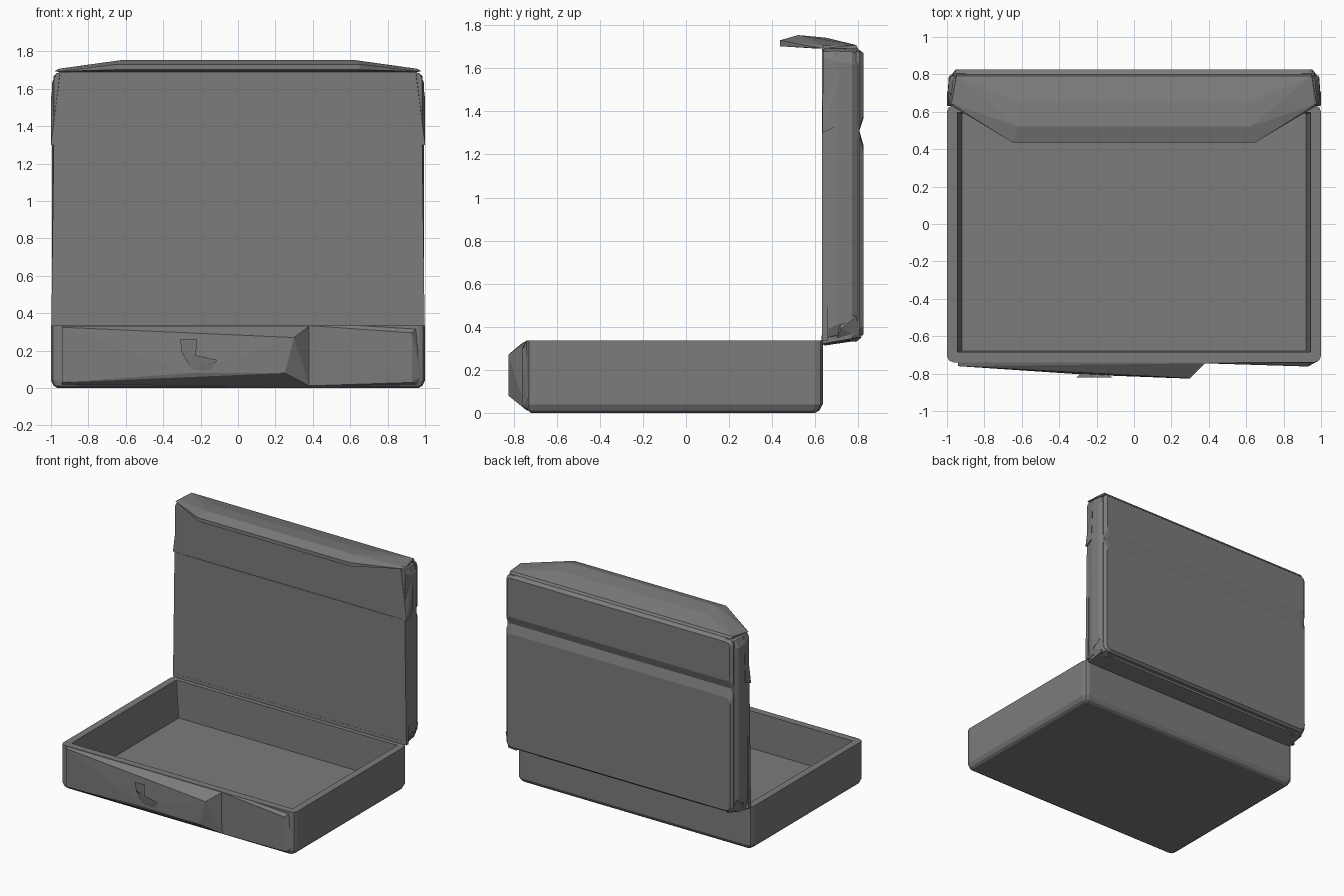
import bpy, bmesh

# Dark grey for every part
grey = bpy.data.materials.new("dark_grey")
grey.diffuse_color = (0.2, 0.2, 0.2, 1)


def finish(name, bm):
    bmesh.ops.recalc_face_normals(bm, faces=bm.faces[:])
    me = bpy.data.meshes.new(name)
    bm.to_mesh(me)
    bm.free()
    me.materials.append(grey)
    ob = bpy.data.objects.new(name, me)
    bpy.context.collection.objects.link(ob)
    return ob


def hull(name, pts, mirror=False):
    """Faceted convex solid; mirror adds the points reflected in x."""
    bm = bmesh.new()
    allp = list(pts) + ([(-x, y, z) for x, y, z in pts] if mirror else [])
    for p in allp:
        bm.verts.new(p)
    res = bmesh.ops.convex_hull(bm, input=bm.verts[:])
    junk = {g for g in res["geom_interior"] + res["geom_unused"]
            if isinstance(g, bmesh.types.BMVert)}
    bmesh.ops.delete(bm, geom=list(junk), context='VERTS')
    bmesh.ops.dissolve_limit(bm, angle_limit=0.01, verts=bm.verts[:], edges=bm.edges[:])
    return finish(name, bm)


def chamfer_loop(hx, lo, hi, c):
    """Rectangle with two-step rounded corners, counter-clockwise."""
    k = c * 0.29
    return [(hx - c, lo), (hx - k, lo + k), (hx, lo + c),
            (hx, hi - c), (hx - k, hi - k), (hx - c, hi),
            (-hx + c, hi), (-hx + k, hi - k), (-hx, hi - c),
            (-hx, lo + c), (-hx + k, lo + k), (-hx + c, lo)]


def loft(name, rings, upright=False):
    """Each ring: level, half width, low, high, corner size."""
    bm = bmesh.new()
    loops = []
    for lev, hx, lo, hi, c in rings:
        loops.append([bm.verts.new((u, lev, v) if upright else (u, v, lev))
                      for u, v in chamfer_loop(hx, lo, hi, c)])
    for a, b in zip(loops, loops[1:]):
        for i in range(len(a)):
            j = (i + 1) % len(a)
            bm.faces.new((a[i], a[j], b[j], b[i]))
    bm.faces.new(loops[0])
    bm.faces.new(loops[-1])
    return finish(name, bm)


# Open tray: outside, rim, then sloping inside down to the floor
loft("tray", [
    (0.00, 0.965, -0.72, 0.60, 0.02),
    (0.012, 0.985, -0.735, 0.62, 0.03),
    (0.04, 1.00, -0.74, 0.635, 0.035),
    (0.335, 1.00, -0.74, 0.635, 0.035),
    (0.335, 0.945, -0.685, 0.597, 0.005),
    (0.05, 0.92, -0.68, 0.59, 0.005)])

# Swollen front panel, long left part
hull("front_panel_left", [
    (-0.94, -0.73, 0.335), (-0.94, -0.76, 0.325), (-0.94, -0.76, 0.03),
    (-0.94, -0.72, 0.01), (-0.25, -0.806, 0.08), (0.25, -0.825, 0.08),
    (0.30, -0.825, 0.27), (0.38, -0.72, 0.335), (0.38, -0.745, 0.33),
    (0.38, -0.74, 0.012)])

# Shorter right part
hull("front_panel_right", [
    (0.38, -0.72, 0.335), (0.38, -0.745, 0.334), (0.38, -0.74, 0.012),
    (0.93, -0.762, 0.295), (0.93, -0.762, 0.03), (0.64, -0.74, 0.334),
    (0.97, -0.72, 0.334), (0.97, -0.72, 0.012), (0.98, -0.735, 0.06)])

# Small hooked clasp on the front, leaning downward
hull("clasp_head", [(-0.31, -0.822, 0.26), (-0.22, -0.822, 0.26),
                    (-0.30, -0.816, 0.19), (-0.225, -0.816, 0.17),
                    (-0.26, -0.78, 0.20)])
hull("clasp_foot", [(-0.30, -0.820, 0.19), (-0.225, -0.820, 0.17),
                    (-0.25, -0.808, 0.10), (-0.11, -0.822, 0.15),
                    (-0.15, -0.808, 0.09), (-0.2, -0.78, 0.13)])

# Lid slab standing open at the back
loft("lid", [
    (0.635, 0.985, 0.335, 1.69, 0.04),
    (0.70, 0.995, 0.34, 1.70, 0.07),
    (0.77, 0.99, 0.345, 1.70, 0.08),
    (0.805, 0.965, 0.36, 1.685, 0.07)], upright=True)

# Back panels leaving a groove between them
loft("back_panel_lower", [
    (0.79, 0.97, 0.35, 1.31, 0.04),
    (0.805, 0.97, 0.35, 1.31, 0.04),
    (0.825, 0.955, 0.365, 1.24, 0.04)], upright=True)
loft("back_panel_upper", [
    (0.79, 0.97, 1.30, 1.685, 0.03),
    (0.805, 0.97, 1.31, 1.685, 0.03),
    (0.825, 0.95, 1.37, 1.67, 0.03)], upright=True)

# Inner liner facing forward, slightly narrower at its top edge
hull("lid_liner", [(hx, y, z) for y in (0.631, 0.66)
                   for hx, z in ((0.998, 0.335), (0.985, 1.30))], mirror=True)

# Side flaps at the top of the lid, tapering upward
for side, s in (("left", -1), ("right", 1)):
    hull("side_flap_" + side, [
        (s * 0.90, 0.632, 1.30), (s * 1.0, 0.633, 1.30), (s * 1.0, 0.70, 1.33),
        (s * 0.95, 0.632, 1.69), (s * 0.90, 0.632, 1.69), (s * 0.985, 0.70, 1.67),
        (s * 1.0, 0.71, 1.55)])
    # Rounded lower hinge corners
    hull("hinge_corner_" + side, [
        (s * 0.86, 0.70, 0.34), (s * 0.97, 0.70, 0.345), (s * 0.995, 0.72, 0.39),
        (s * 0.99, 0.79, 0.45), (s * 0.95, 0.815, 0.35), (s * 0.90, 0.79, 0.33),
        (s * 0.98, 0.70, 0.46)])

# Hinge strip along the lower edge of the lid
hull("hinge_strip", [(0.97, 0.63, 0.32), (0.97, 0.63, 0.36), (0.97, 0.77, 0.345),
                     (0.70, 0.645, 0.313), (0.70, 0.78, 0.333), (0.97, 0.78, 0.37)],
     mirror=True)

# Tapered closing flap projecting forward from the lid top
hull("closing_flap", [
    (0.95, 0.80, 1.69), (0.95, 0.79, 1.708), (0.98, 0.635, 1.692),
    (0.965, 0.64, 1.705), (0.62, 0.65, 1.742), (0.62, 0.52, 1.754),
    (0.65, 0.437, 1.73), (0.65, 0.437, 1.702), (0.90, 0.60, 1.692)],
    mirror=True)
